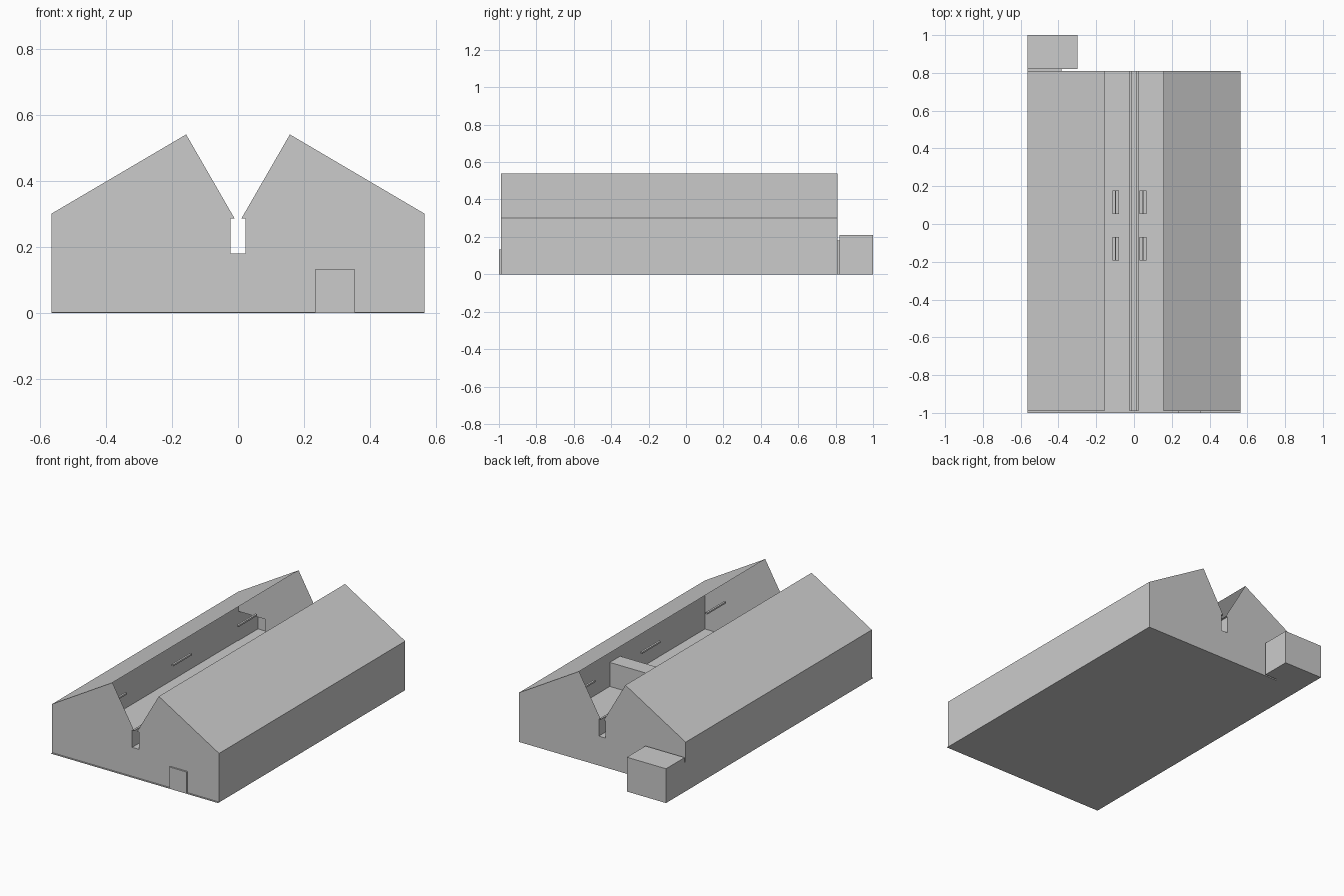
import bpy

if "Cube" in bpy.data.objects:
    bpy.data.objects.remove(bpy.data.objects["Cube"])

W, EAVE, RIDGE_X, RIDGE_Z = 0.565, 0.30, 0.157, 0.54
FRONT, BACK = -0.99, 0.81
SLOT, SLOT_Z, LIP, LIP_Z = 0.023, 0.18, 0.01, 0.285


def mesh(name, verts, faces):
    me = bpy.data.meshes.new(name)
    me.from_pydata(verts, [], faces)
    ob = bpy.data.objects.new(name, me)
    bpy.context.collection.objects.link(ob)
    return ob


def panel(name, outline, y):
    """Flat upright sheet from an (x, z) outline."""
    return mesh(name, [(x, y, z) for x, z in outline], [list(range(len(outline)))])


def strip(name, profile, y0, y1):
    """Open (x, z) profile swept along y as a thin sheet."""
    n = len(profile)
    verts = [(x, y, z) for y in (y0, y1) for x, z in profile]
    return mesh(name, verts, [(i, i + 1, n + i + 1, n + i) for i in range(n - 1)])


def box(name, x0, x1, y0, y1, z0, z1):
    verts = [(x, y, z) for z in (z0, z1) for x, y in ((x0, y0), (x1, y0), (x1, y1), (x0, y1))]
    return mesh(name, verts, [(3, 2, 1, 0), (4, 5, 6, 7), (0, 1, 5, 4),
                              (1, 2, 6, 5), (2, 3, 7, 6), (3, 0, 4, 7)])


# Gable walls with the V opening and the gutter slot
half = [(W, EAVE), (RIDGE_X, RIDGE_Z), (LIP, LIP_Z), (SLOT, LIP_Z), (SLOT, SLOT_Z)]
top_line = half + [(-x, z) for x, z in reversed(half)]
panel("front_gable", [(-W, 0), (W, 0)] + top_line, FRONT)
DOOR_X, DOOR_Z = -0.385, 0.18
panel("back_gable", [(DOOR_X, 0), (W, 0)] + top_line + [(-W, DOOR_Z), (DOOR_X, DOOR_Z)], BACK)

# Side walls and outer roof slopes; the middle stays open to the sky
for side, s in (("left", -1), ("right", 1)):
    strip(side + "_wall", [(s * W, 0), (s * W, EAVE)], FRONT, BACK)
    strip(side + "_roof", [(s * W, EAVE), (s * RIDGE_X, RIDGE_Z)], FRONT, BACK)

# Valley gutter
strip("gutter", [(-LIP, LIP_Z), (-SLOT, LIP_Z), (-SLOT, SLOT_Z),
                 (SLOT, SLOT_Z), (SLOT, LIP_Z), (LIP, LIP_Z)], FRONT, BACK)

# Floor slab
box("floor_slab", -W, W, -1.0, BACK, 0, 0.003)

# Double door
for i, x in enumerate((0.235, 0.2935)):
    box(f"door_leaf_{i + 1}", x, x + 0.0585, -1.0, FRONT, 0.003, 0.133)

# Annex with its short connecting passage
AX, AZ, AY = -0.30, 0.21, 0.82
strip("annex_shell", [(-W, 0), (-W, AZ), (AX, AZ), (AX, 0), (-W, 0)], AY, 1.0)
panel("annex_back", [(-W, 0), (AX, 0), (AX, AZ), (-W, AZ)], 1.0)
panel("annex_front", [(DOOR_X, 0), (AX, 0), (AX, AZ), (-W, AZ), (-W, DOOR_Z), (DOOR_X, DOOR_Z)], AY)
strip("annex_passage", [(-W, 0), (-W, DOOR_Z), (DOOR_X, DOOR_Z), (DOOR_X, 0), (-W, 0)], BACK, AY)

# Interior room against the right wall
box("inner_room", 0.17, W, -0.17, -0.07, 0.003, 0.15)

# Hanging strip lamps in both halves
for s in (-1, 1):
    for y in (-0.73, -0.10, 0.53):
        box("strip_lamp", s * 0.31 - 0.006, s * 0.31 + 0.006, y - 0.09, y + 0.09, 0.295, 0.305)

# Low benches in the open middle
for x in (-0.097, 0.047):
    for y in (-0.13, 0.115):
        box("bench_seat", x - 0.018, x + 0.018, y - 0.062, y + 0.062, 0.003, 0.03)
        box("bench_back", x - 0.003, x + 0.003, y - 0.062, y + 0.062, 0.03, 0.05)
